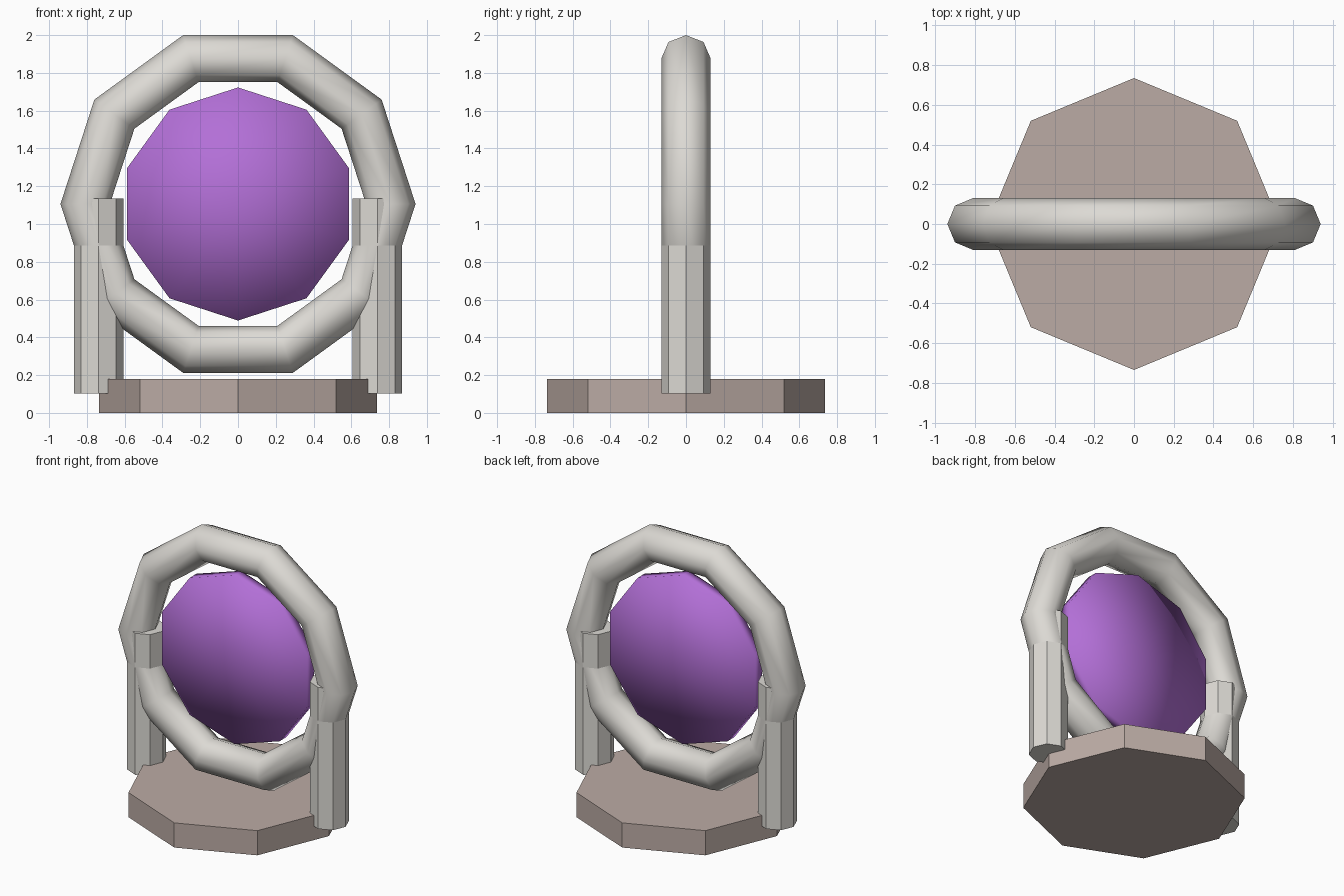
import bpy
from math import radians

if "Cube" in bpy.data.objects:
    bpy.data.objects.remove(bpy.data.objects["Cube"])

RING_Z = 1.106


def paint(obj, name, color):
    mat = bpy.data.materials.new(name)
    mat.diffuse_color = color
    mat.use_nodes = True
    mat.node_tree.nodes["Principled BSDF"].inputs["Base Color"].default_value = mat.diffuse_color
    obj.data.materials.append(mat)


def prism(name, radius, z0, z1, x=0.0):
    bpy.ops.mesh.primitive_cylinder_add(vertices=8, radius=radius, depth=z1 - z0,
                                        location=(x, 0, (z0 + z1) / 2))
    obj = bpy.context.object
    obj.name = name
    return obj


# Octagonal base slab
base = prism("base", 0.735, 0, 0.18)
paint(base, "base_brown", (0.50, 0.41, 0.375, 1))

# Two side pillars holding the ring
for side, name in ((-1, "left_pillar"), (1, "right_pillar")):
    pillar = prism(name, 0.131, 0.103, 1.135, side * 0.738)
    paint(pillar, "stone", (0.72, 0.70, 0.66, 1))

# Upright ring
bpy.ops.mesh.primitive_torus_add(major_segments=10, minor_segments=8,
                                 major_radius=0.809, minor_radius=0.131,
                                 location=(0, 0, RING_Z), rotation=(radians(90), 0, 0))
ring = bpy.context.object
ring.name = "ring"
bpy.ops.object.shade_smooth()
paint(ring, "stone_ring", (0.72, 0.70, 0.66, 1))

# Thin ten-sided disc inside the ring, one corner up, softly shaded across its rim
bpy.ops.mesh.primitive_cylinder_add(vertices=10, radius=0.617, depth=0.08,
                                    end_fill_type='TRIFAN',
                                    location=(0, 0, RING_Z), rotation=(radians(90), 0, 0))
disc = bpy.context.object
disc.name = "disc"
bpy.ops.object.shade_smooth()
paint(disc, "disc_purple", (0.45, 0.16, 0.68, 1))
